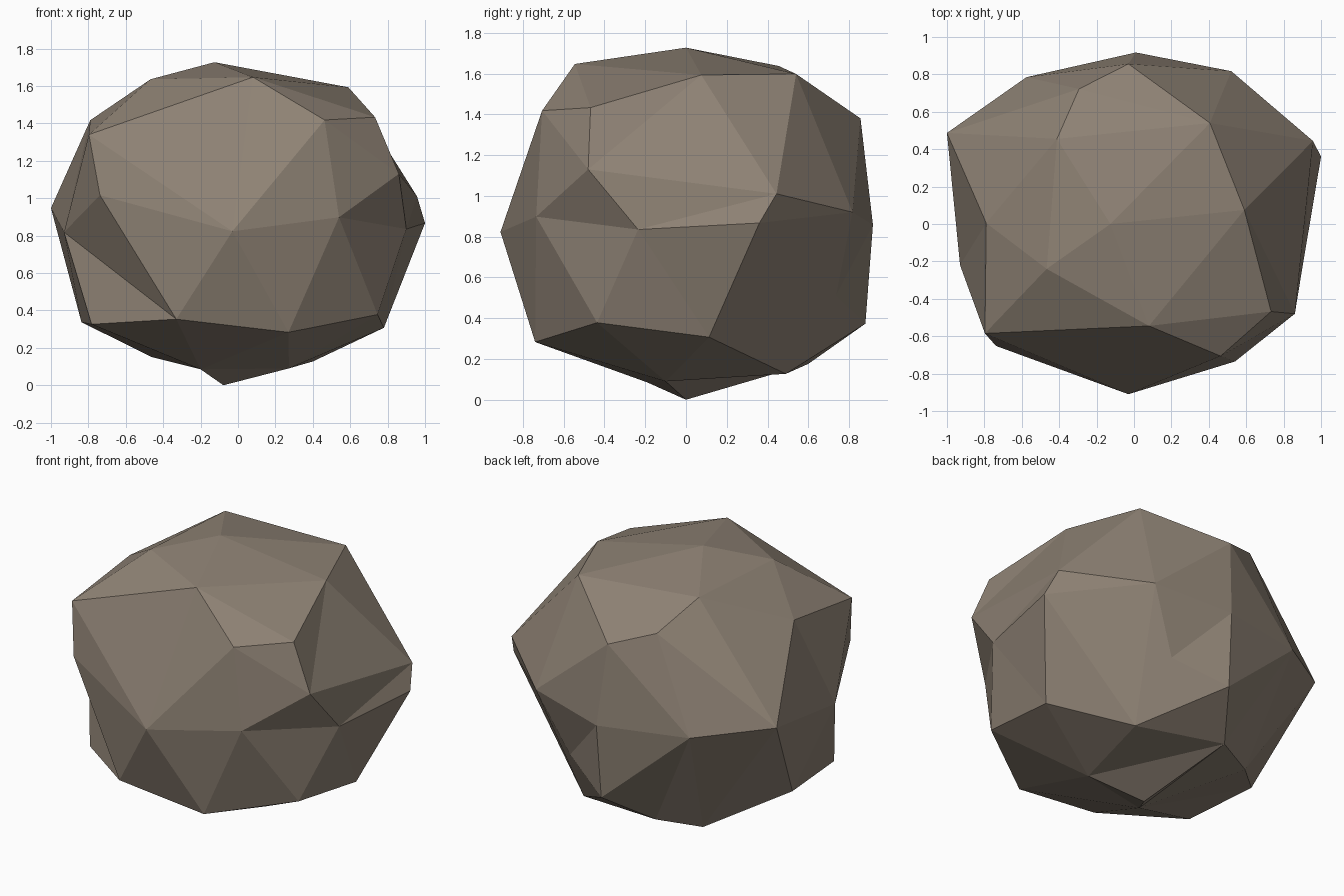
import bpy, bmesh
from mathutils import Vector

if "Cube" in bpy.data.objects:
    bpy.data.objects.remove(bpy.data.objects["Cube"])

# Boulder corners, from the crown down to the foot (cm)
CORNERS = [Vector(p) / 100 for p in (
    # crown
    (-12.6, 0, 172.7), (8, -54.5, 164.7), (-46.7, -24, 163.6),
    (59, 7.5, 159.3), (40.6, 54, 159.8), (-41.2, 45.5, 163.7),
    # shoulder
    (46.3, -70.6, 141.8), (73.3, -46.8, 143.3), (86, -48, 113),
    (-79.7, -58.5, 134), (-79, 0.5, 141.7), (-3, 85.6, 138), (-29.4, 72.2, 147),
    # waist
    (-3, -91, 82.3), (54, -73.5, 89.8), (90, -23.5, 83.5), (100, 36, 86.7),
    (95.7, 44.4, 101), (52, 81.7, 92), (1, 91.7, 85.8), (-57.5, 78.5, 88),
    (-100, 48.7, 94.7), (-93, -22, 81.8), (-73.8, -65.2, 101.6),
    # lower band
    (74.6, -43.6, 37.8), (27, -74, 28.3), (-33, -76, 35.3), (-78.3, -42, 32.6),
    (-83.7, 9, 33.7), (0, 88, 37.3), (78, 11.3, 30.7), (32.6, 73.7, 51.4),
    # foot
    (-7.8, 0, 0), (27.2, -10, 9), (-20, -19, 8.5),
    (-46, 48, 15), (-20, 60, 17.6), (40, 49, 12.7))]
CENTRE = Vector((0, 0, 0.86))

# Chipped ridges: corner pairs (1-based) that must be joined by an edge
RIDGES = [(23, 27), (14, 24), (10, 14), (2, 14), (15, 16), (14, 27), (8, 17),
          (13, 21), (13, 22), (12, 20), (12, 19), (1, 12), (34, 38), (34, 37),
          (35, 37), (17, 38), (18, 38), (19, 38), (20, 32), (20, 30)]


def wrap(points):
    """Skin the corners: hull of their directions, so hollows are kept."""
    bm = bmesh.new()
    for p in points:
        bm.verts.new((p - CENTRE).normalized())
    bm.verts.index_update()
    tag = bm.verts.layers.int.new("corner")
    bm.verts.ensure_lookup_table()
    for i, v in enumerate(bm.verts):
        v[tag] = i
    bmesh.ops.convex_hull(bm, input=bm.verts[:])
    bmesh.ops.triangulate(bm, faces=bm.faces[:])
    tris = []
    for f in bm.faces:
        t = [v[tag] for v in f.verts]
        a, b, c = (points[i] - CENTRE for i in t)
        tris.append(t if a.cross(b).dot(c) > 0 else t[::-1])
    bm.free()
    return tris


def flip(tris, a, b):
    """Swap the diagonal of a triangle pair so that a and b are joined."""
    if any(a in t and b in t for t in tris):
        return
    for t in tris:
        if a not in t:
            continue
        k = t.index(a)
        c, d = t[(k + 1) % 3], t[(k + 2) % 3]
        for u in tris:
            if set(u) == {b, c, d}:
                tris.remove(t)
                tris.remove(u)
                tris.extend([[a, c, b], [a, b, d]])
                return


faces = wrap(CORNERS)
for a, b in RIDGES:
    flip(faces, a - 1, b - 1)

# Boulder
mesh = bpy.data.meshes.new("boulder")
mesh.from_pydata([tuple(p) for p in CORNERS], [], faces)
mesh.update()
stone = bpy.data.materials.new("brown grey stone")
stone.diffuse_color = (0.27, 0.222, 0.175, 1)
stone.use_nodes = True
stone.node_tree.nodes["Principled BSDF"].inputs["Base Color"].default_value = stone.diffuse_color
mesh.materials.append(stone)
boulder = bpy.data.objects.new("boulder", mesh)
bpy.context.collection.objects.link(boulder)
